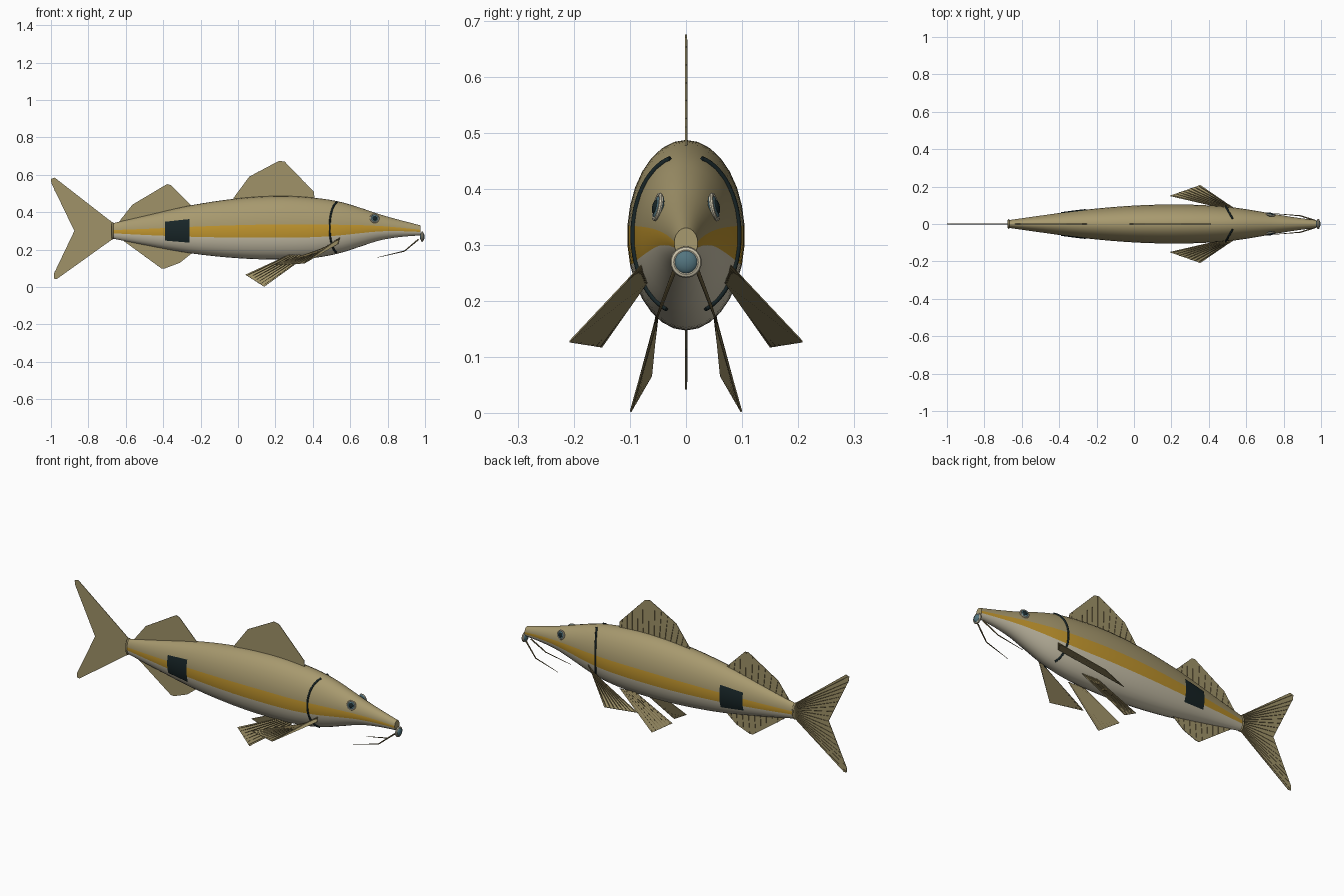
import bpy, bmesh, math
from mathutils import Vector

if "Cube" in bpy.data.objects:
    bpy.data.objects.remove(bpy.data.objects["Cube"])


def material(name, srgb):
    m = bpy.data.materials.new(name)
    m.use_nodes = True
    color = [(c / 255) ** 2.2 for c in srgb] + [1]
    m.diffuse_color = color
    m.node_tree.nodes["Principled BSDF"].inputs["Base Color"].default_value = color
    return m


OLIVE = material("olive back", (166, 152, 110))
GOLD = material("gold stripe", (194, 150, 50))
CREAM = material("cream belly", (204, 196, 172))
FIN = material("fin tan", (158, 145, 104))
RAY = material("fin ray brown", (108, 96, 66))
DARK = material("dark slate", (30, 42, 44))
SLATE = material("slate blue", (84, 116, 126))


def build(name, verts, faces, mats, smooth=True):
    me = bpy.data.meshes.new(name)
    me.from_pydata([tuple(v) for v in verts], [], faces)
    for m in mats:
        me.materials.append(m)
    bm = bmesh.new()
    bm.from_mesh(me)
    bmesh.ops.recalc_face_normals(bm, faces=bm.faces)
    bm.to_mesh(me)
    bm.free()
    ob = bpy.data.objects.new(name, me)
    bpy.context.collection.objects.link(ob)
    if smooth:
        smooth_object(ob)
    return ob


def smooth_object(ob):
    bpy.ops.object.select_all(action="DESELECT")
    ob.select_set(True)
    bpy.context.view_layer.objects.active = ob
    bpy.ops.object.shade_smooth_by_angle(angle=math.radians(40))


def tube(name, pts, radii, mat):
    cu = bpy.data.curves.new(name, "CURVE")
    cu.dimensions = "3D"
    cu.bevel_depth = 1
    cu.bevel_resolution = 2
    cu.use_fill_caps = True
    sp = cu.splines.new("POLY")
    sp.points.add(len(pts) - 1)
    for p, co, r in zip(sp.points, pts, radii):
        p.co = (*co, 1)
        p.radius = r
    cu.materials.append(mat)
    bpy.context.collection.objects.link(bpy.data.objects.new(name, cu))


# Body stations: x, belly height, back height, half width
STATIONS = [
    (-0.675, 0.26, 0.34, 0.02), (-0.5, 0.225, 0.38, 0.045),
    (-0.25, 0.18, 0.437, 0.078), (0, 0.154, 0.474, 0.099),
    (0.22, 0.147, 0.487, 0.105), (0.4, 0.155, 0.478, 0.1),
    (0.54, 0.18, 0.457, 0.088), (0.65, 0.215, 0.425, 0.071),
    (0.76, 0.25, 0.388, 0.052), (0.87, 0.268, 0.357, 0.034),
    (0.975, 0.276, 0.33, 0.021)]


def section(x):
    """Smoothly interpolated belly, back and width at x."""
    n = len(STATIONS)
    i = max(k for k in range(n - 1) if STATIONS[k][0] <= x + 1e-9)
    a, b = STATIONS[i], STATIONS[i + 1]
    p, q = STATIONS[max(i - 1, 0)], STATIONS[min(i + 2, n - 1)]
    h = b[0] - a[0]
    t = (x - a[0]) / h
    out = []
    for k in (1, 2, 3):
        m0 = (b[k] - p[k]) / (b[0] - p[0]) * h
        m1 = (q[k] - a[k]) / (q[0] - a[0]) * h
        out.append((2*t**3 - 3*t*t + 1) * a[k] + (t**3 - 2*t*t + t) * m0
                   + (3*t*t - 2*t**3) * b[k] + (t**3 - t*t) * m1)
    return out


def skin(x, deg, lift=0):
    lo, hi, w = section(x)
    a = math.radians(deg)
    return Vector((x, (w + lift) * math.cos(a),
                   (lo + hi) / 2 + ((hi - lo) / 2 + lift) * math.sin(a)))


# Body loft with colour bands by angle
SIDES, RINGS = 30, 44
STEP = 360 / SIDES
x0, x1 = STATIONS[0][0], STATIONS[-1][0]
verts = [skin(x0 + (x1 - x0) * r / RINGS, 6 + STEP * s)
         for r in range(RINGS + 1) for s in range(SIDES)]
faces = [(r * SIDES + s, r * SIDES + (s + 1) % SIDES,
          (r + 1) * SIDES + (s + 1) % SIDES, (r + 1) * SIDES + s)
         for r in range(RINGS) for s in range(SIDES)]
faces += [tuple(range(SIDES)), tuple(range(RINGS * SIDES, (RINGS + 1) * SIDES))]
body = build("body", verts, faces, [OLIVE, GOLD, CREAM])
for i, poly in enumerate(body.data.polygons):
    if i < RINGS * SIDES:
        mid = math.sin(math.radians(6 + STEP * (i % SIDES + 0.5)))
        poly.material_index = 0 if mid > 0.1 else 1 if mid > -0.31 else 2


def along(pts, t):
    """Point at fraction t of a polyline's length."""
    total = sum((b - a).length for a, b in zip(pts, pts[1:])) * t
    for a, b in zip(pts, pts[1:]):
        d = (b - a).length
        if total <= d:
            return a.lerp(b, total / d)
        total -= d
    return pts[-1]


def fin(name, base, rim, rays, sides):
    """Thin membrane from a base line to a rim, with raised tapered rays."""
    base, rim = [Vector(p) for p in base], [Vector(p) for p in rim]
    n = len(rim)
    normal = (base[1] - base[0]).cross(rim[n // 2] - base[0]).normalized()
    if normal.y < 0:
        normal.negate()
    root = [base[0].lerp(base[1], i / (n - 1)) for i in range(n)]
    web = build(name, root + rim, [(i, i + 1, n + i + 1, n + i) for i in range(n - 1)],
                [FIN], False)
    mod = web.modifiers.new("thickness", "SOLIDIFY")
    mod.thickness, mod.offset = 0.003, 0
    verts, faces = [], []
    for side in sides:
        for i in range(rays):
            t = (i + 0.5) / rays
            a, b = base[0].lerp(base[1], t), along(rim, t)
            across = normal.cross(b - a).normalized()
            k = len(verts)
            verts += [a - across * 0.003, a + normal * side * 0.003, a + across * 0.003,
                      b - across * 0.002, b + normal * side * 0.0022, b + across * 0.002]
            faces += [(k, k + 1, k + 4, k + 3), (k + 1, k + 2, k + 5, k + 4)]
    build(name + "_rays", verts, faces, [RAY], False)


# Median fins, given as x and z outlines
def median_fin(name, base, rim, rays):
    fin(name, [(x, 0, z) for x, z in base], [(x, 0, z) for x, z in rim], rays, [1])


median_fin("front_dorsal_fin", [(-0.02, 0.465), (0.41, 0.47)],
           [(-0.025, 0.475), (0.06, 0.59), (0.22, 0.675), (0.25, 0.67), (0.405, 0.51)], 13)
median_fin("rear_dorsal_fin", [(-0.64, 0.335), (-0.24, 0.425)],
           [(-0.635, 0.35), (-0.565, 0.44), (-0.38, 0.55), (-0.36, 0.545), (-0.255, 0.44)], 11)
median_fin("anal_fin", [(-0.62, 0.255), (-0.22, 0.19)],
           [(-0.61, 0.245), (-0.41, 0.1), (-0.39, 0.1), (-0.31, 0.13), (-0.235, 0.19)], 11)
median_fin("tail_fin", [(-0.665, 0.34), (-0.665, 0.26)],
           [(-0.98, 0.585), (-1, 0.578), (-0.998, 0.555), (-0.875, 0.3),
            (-0.985, 0.07), (-0.985, 0.045), (-0.97, 0.042)], 18)

# Low collar where the tail joins the body
tube("tail_collar", [skin(-0.67, a) for a in range(0, 361, 20)], [0.005] * 19, FIN)


def disc(name, centre, normal, radius, depth, mat):
    """Flattened dome."""
    bpy.ops.mesh.primitive_uv_sphere_add(segments=24, ring_count=12, location=centre)
    ob = bpy.context.object
    ob.name = name
    ob.scale = (radius, radius, depth)
    ob.rotation_euler = Vector(normal).to_track_quat("Z", "Y").to_euler()
    ob.data.materials.append(mat)
    smooth_object(ob)


def ring(name, centre, normal, major, minor, mat):
    bpy.ops.mesh.primitive_torus_add(major_radius=major, minor_radius=minor,
                                     major_segments=28, minor_segments=8, location=centre)
    ob = bpy.context.object
    ob.name = name
    ob.rotation_euler = Vector(normal).to_track_quat("Z", "Y").to_euler()
    ob.data.materials.append(mat)
    smooth_object(ob)


# Paired parts on both sides
for side, s in (("left", 1), ("right", -1)):
    def flip(p):
        return Vector((p[0], p[1] * s, p[2]))

    fin(side + "_pectoral_fin", [flip((0.545, 0.078, 0.265)), flip((0.535, 0.07, 0.232))],
        [flip((0.355, 0.208, 0.127)), flip((0.19, 0.15, 0.118))], 8, [1, -1])
    fin(side + "_pelvic_fin", [flip((0.37, 0.052, 0.168)), flip((0.27, 0.052, 0.172))],
        [flip((0.14, 0.099, 0.002)), flip((0.04, 0.062, 0.066))], 7, [1, -1])

    # Gill slit hugging the body
    tube(side + "_gill_slit",
         [flip(skin(0.545 - 0.055 * math.cos(math.radians(a)), a, 0.001))
          for a in range(-68, 73, 5)], [0.005] * 29, DARK)

    # Dark flank patch
    cols, rows = 8, 8
    patch = [flip(skin(-0.39 + 0.13 * i / cols, -33 + 58 * j / rows, 0.003))
             for i in range(cols + 1) for j in range(rows + 1)]
    w = rows + 1
    quads = [(i * w + j, i * w + j + 1, (i + 1) * w + j + 1, (i + 1) * w + j)
             for i in range(cols) for j in range(rows)]
    build(side + "_flank_patch", patch, quads, [DARK])

    # Eye
    look = flip((0.2, 0.95, 0.2)).normalized()
    eye = flip((0.73, 0.049, 0.367))
    disc(side + "_eye", eye, look, 0.024, 0.008, SLATE)
    ring(side + "_eye_rim", eye + look * 0.002, look, 0.022, 0.004, CREAM)
    disc(side + "_pupil", eye + look * 0.006, look, 0.013, 0.005, DARK)

    # Barbel
    tube(side + "_barbel", [flip(p) for p in ((0.965, 0.02, 0.255), (0.89, 0.044, 0.192),
         (0.745, 0.056, 0.158))], [0.004, 0.003, 0.001], RAY)

# Round mouth
ring("lips", (0.985, 0, 0.269), (1, 0, 0), 0.022, 0.006, CREAM)
disc("mouth", (0.985, 0, 0.269), (1, 0, 0), 0.022, 0.013, SLATE)
